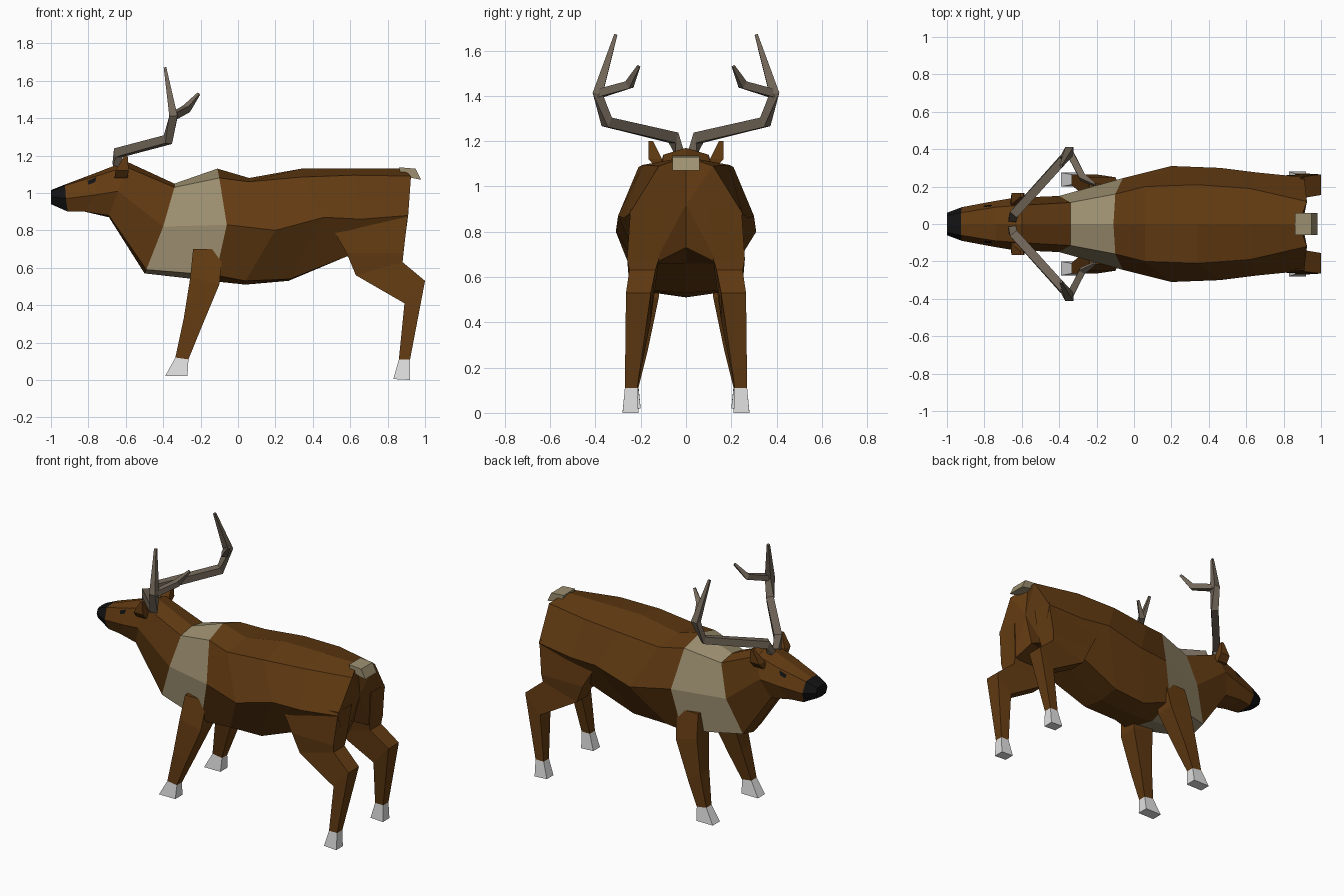
import bpy, bmesh
from mathutils import Vector

if "Cube" in bpy.data.objects:
    bpy.data.objects.remove(bpy.data.objects["Cube"])


def material(name, rgb):
    m = bpy.data.materials.new(name)
    m.diffuse_color = (*rgb, 1)
    m.use_nodes = True
    m.node_tree.nodes["Principled BSDF"].inputs["Base Color"].default_value = m.diffuse_color
    return m


BROWN = material("brown_coat", (0.125, 0.044, 0.006))
TAN = material("tan_band", (0.34, 0.28, 0.165))
GREY = material("antler_grey", (0.17, 0.135, 0.10))
WHITE = material("hoof_white", (0.76, 0.76, 0.76))
BLACK = material("nose_black", (0.006, 0.006, 0.006))


def finish(name, bm, mats):
    bmesh.ops.recalc_face_normals(bm, faces=bm.faces)
    me = bpy.data.meshes.new(name)
    bm.to_mesh(me)
    bm.free()
    for m in mats:
        me.materials.append(m)
    ob = bpy.data.objects.new(name, me)
    bpy.context.collection.objects.link(ob)
    return ob


def loft(name, rings, mats, seg_mat=None, tail_point=None):
    """Skin closed rings; seg_mat gives the material slot of each segment."""
    bm = bmesh.new()
    seg_mat = seg_mat or [0] * (len(rings) - 1)
    vs = [[bm.verts.new(p) for p in r] for r in rings]
    n = len(vs[0])
    for k, (a, b) in enumerate(zip(vs, vs[1:])):
        for i in range(n):
            j = (i + 1) % n
            bm.faces.new((a[i], a[j], b[j], b[i])).material_index = seg_mat[k]
    bm.faces.new(vs[0]).material_index = seg_mat[0]
    if tail_point:
        c = bm.verts.new(tail_point)
        for i in range(n):
            bm.faces.new((vs[-1][i], vs[-1][(i + 1) % n], c)).material_index = seg_mat[-1]
    else:
        bm.faces.new(vs[-1]).material_index = seg_mat[-1]
    return finish(name, bm, mats)


def box_rings(sections, s):
    """Four-sided rings: front (x, z), back (x, z), inner y, outer y."""
    return [[(fx, s * yi, fz), (fx, s * yo, fz), (bx, s * yo, bz), (bx, s * yi, bz)]
            for (fx, fz), (bx, bz), yi, yo in sections]


def tube(name, points, radii, mat):
    """Square tube along a path."""
    pts = [Vector(p) for p in points]
    rings = []
    for i, (p, r) in enumerate(zip(pts, radii)):
        t = (pts[min(i + 1, len(pts) - 1)] - pts[max(i - 1, 0)]).normalized()
        u = t.cross(Vector((1, 0, 0.2))).normalized()
        v = t.cross(u)
        rings.append([p + r * (a * u + b * v) for a, b in ((1, 1), (-1, 1), (-1, -1), (1, -1))])
    loft(name, rings, [mat])


# Head, neck and torso: half rings running top, upper, middle, lower, bottom
half = [
    [(-1, 0, 1.015), (-1, .045, 1.01), (-1, .06, .98), (-1, .045, .945), (-1, 0, .94)],
    [(-.925, 0, 1.045), (-.925, .06, 1.04), (-.92, .09, .97), (-.91, .06, .90), (-.91, 0, .90)],
    [(-.74, 0, 1.115), (-.74, .09, 1.095), (-.76, .12, .99), (-.82, .075, .90), (-.82, 0, .90)],
    [(-.60, 0, 1.17), (-.60, .10, 1.14), (-.64, .14, 1.01), (-.69, .09, .88), (-.69, 0, .87)],
    [(-.34, 0, 1.05), (-.34, .115, 1.03), (-.40, .15, .82), (-.49, .10, .59), (-.50, 0, .57)],
    [(-.11, 0, 1.13), (-.10, .16, 1.08), (-.06, .245, .83), (-.12, .215, .56), (-.15, 0, .53)],
    [(.06, 0, 1.08), (.06, .20, 1.06), (.20, .31, .80), (.04, .14, .53), (.04, 0, .51)],
    [(.34, 0, 1.13), (.34, .21, 1.085), (.46, .30, .87), (.28, .15, .54), (.27, 0, .53)],
    [(.62, 0, 1.13), (.62, .19, 1.095), (.66, .275, .86), (.58, .17, .66), (.58, 0, .66)],
    [(.88, 0, 1.13), (.925, .12, 1.09), (.91, .25, .88), (.88, .14, .66), (.85, 0, .73)],
]
rings = [h + [(x, -y, z) for x, y, z in reversed(h[1:4])] for h in half]
loft("body", rings, [BROWN, TAN, BLACK], [2, 0, 0, 0, 1, 0, 0, 0, 0], (.90, 0, .92))


def head_side(u, v, s):
    """Point just off the cheek: u along the head, v downwards."""
    a, b = half[1], half[2]
    top = Vector(a[1]).lerp(Vector(b[1]), u)
    low = Vector(a[2]).lerp(Vector(b[2]), u)
    p = top.lerp(low, v) + Vector((0, .006, .002))
    return (p.x, s * p.y, p.z)


front_leg = [((-.24, .70), (-.08, .70), .10, .215),
             ((-.255, .55), (-.10, .51), .12, .25),
             ((-.29, .33), (-.20, .27), .17, .265),
             ((-.335, .12), (-.265, .11), .21, .265),
             ((-.39, .02), (-.27, .02), .20, .275)]
hind_leg = [((.47, .87), (.91, .90), .10, .245),
            ((.58, .68), (.885, .68), .12, .26),
            ((.63, .56), (.88, .63), .135, .25),
            ((.89, .41), (1.0, .53), .155, .265),
            ((.86, .11), (.92, .11), .215, .27),
            ((.83, .005), (.92, 0), .21, .28)]
ear = [((-.66, 1.08), (-.59, 1.08), .08, .13),
       ((-.655, 1.12), (-.585, 1.12), .105, .165),
       ((-.607, 1.20), (-.59, 1.20), .145, .165)]

for side, s in (("left", -1), ("right", 1)):
    # Legs with pale hooves
    loft("front_leg_" + side, box_rings(front_leg, s), [BROWN, WHITE], [0, 0, 0, 1])
    loft("hind_leg_" + side, box_rings(hind_leg, s), [BROWN, WHITE], [0, 0, 0, 0, 1])
    # Ears
    loft("ear_" + side, box_rings(ear, s), [BROWN])
    # Antlers: main beam and one tine
    tube("antler_beam_" + side,
         [(-.65, s * .03, 1.15), (-.64, s * .055, 1.215), (-.375, s * .35, 1.285),
          (-.345, s * .39, 1.41), (-.39, s * .31, 1.67)],
         [.02, .024, .023, .022, .007], GREY)
    tube("antler_tine_" + side,
         [(-.345, s * .385, 1.41), (-.275, s * .25, 1.45), (-.21, s * .21, 1.53)],
         [.018, .018, .007], GREY)
    # Eyes
    bm = bmesh.new()
    bm.faces.new([bm.verts.new(head_side(u, v, s))
                  for u, v in ((.66, .14), (.92, .08), (.90, .34), (.70, .38))])
    eye = finish("eye_" + side, bm, [BLACK])
    if eye.data.polygons[0].normal.y * s < 0:
        eye.data.flip_normals()

# Tail: bent flap over the rump
flap = [(.86, 1.137), (.95, 1.13), (.98, 1.07), (.93, 1.08), (.87, 1.10)]
loft("tail", [[(x, y, z) for x, z in flap] for y in (-.06, .06)], [TAN])
